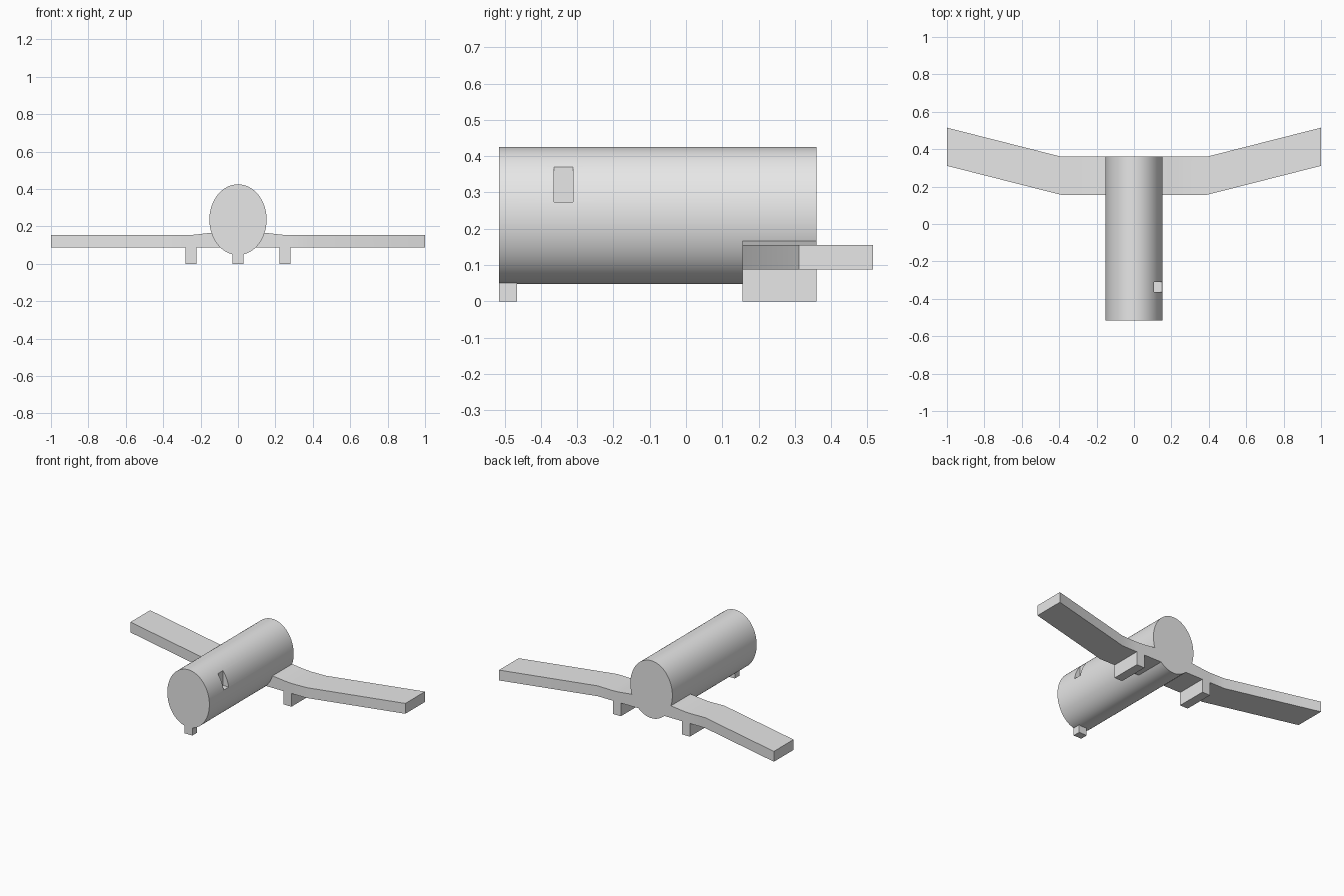
import bpy
import bmesh
import math
from mathutils import Matrix

cube = bpy.data.objects.get("Cube")
if cube:
    bpy.data.objects.remove(cube, do_unlink=True)

grey = bpy.data.materials.new("plain grey")
grey.use_nodes = True
grey.diffuse_color = (0.8, 0.8, 0.8, 1)
grey.node_tree.nodes["Principled BSDF"].inputs["Base Color"].default_value = (0.8, 0.8, 0.8, 1)


def make(name, bm):
    bmesh.ops.recalc_face_normals(bm, faces=bm.faces[:])
    mesh = bpy.data.meshes.new(name)
    bm.to_mesh(mesh)
    bm.free()
    mesh.materials.append(grey)
    obj = bpy.data.objects.new(name, mesh)
    bpy.context.collection.objects.link(obj)
    return obj


def activate(obj):
    bpy.ops.object.select_all(action="DESELECT")
    obj.select_set(True)
    bpy.context.view_layer.objects.active = obj


def smooth(obj):
    activate(obj)
    bpy.ops.object.shade_smooth_by_angle(angle=math.radians(30))


def box(name, x, y, z):
    bm = bmesh.new()
    bmesh.ops.create_cube(bm, size=1)
    for v in bm.verts:
        v.co = [lo + (c + 0.5) * (hi - lo) for c, (lo, hi) in zip(v.co, (x, y, z))]
    return make(name, bm)


# Oval tube body lying along y
FRONT, BACK = -0.516, 0.36
bm = bmesh.new()
bmesh.ops.create_cone(bm, cap_ends=True, segments=96, radius1=1, radius2=1, depth=1)
bmesh.ops.rotate(bm, verts=bm.verts[:], matrix=Matrix.Rotation(math.pi / 2, 3, "X"))
bmesh.ops.scale(bm, verts=bm.verts[:], vec=(0.153, BACK - FRONT, 0.189))
bmesh.ops.translate(bm, verts=bm.verts[:], vec=(0, (FRONT + BACK) / 2, 0.236))
body = make("body", bm)

# Notch window cut into the left side
cutter = box("window_cutter", (0.108, 0.3), (-0.364, -0.311), (0.273, 0.45))
cutter.hide_render = True
cut = body.modifiers.new("window", "BOOLEAN")
cut.operation = "DIFFERENCE"
cut.solver = "EXACT"
cut.object = cutter
activate(body)
bpy.ops.object.modifier_apply(modifier="window")
bpy.data.objects.remove(cutter, do_unlink=True)
smooth(body)

# Swept wing: stations of x, sweep and top height, mirrored across the body
half = [(0.12, 0, 0.168), (0.18, 0, 0.162), (0.23, 0, 0.156), (0.28, 0, 0.153),
        (0.39, 0, 0.155), (1.0, 0.155, 0.155)]
stations = [(-x, s, t) for x, s, t in reversed(half)] + half
bm = bmesh.new()
rings = []
for x, sweep, top in stations:
    corners = [(0.156, 0.087), (BACK, 0.087), (BACK, top), (0.156, top)]
    rings.append([bm.verts.new((x, y + sweep, z)) for y, z in corners])
for a, b in zip(rings, rings[1:]):
    for i in range(4):
        j = (i + 1) % 4
        bm.faces.new((a[i], a[j], b[j], b[i]))
bm.faces.new(rings[0])
bm.faces.new(rings[-1])
wing = make("wing", bm)
smooth(wing)

# Landing feet
box("front_foot", (-0.029, 0.029), (FRONT, -0.466), (0, 0.06))
for side, name in ((1, "left_foot"), (-1, "right_foot")):
    box(name, sorted((side * 0.222, side * 0.28)), (0.156, BACK), (0, 0.1))
